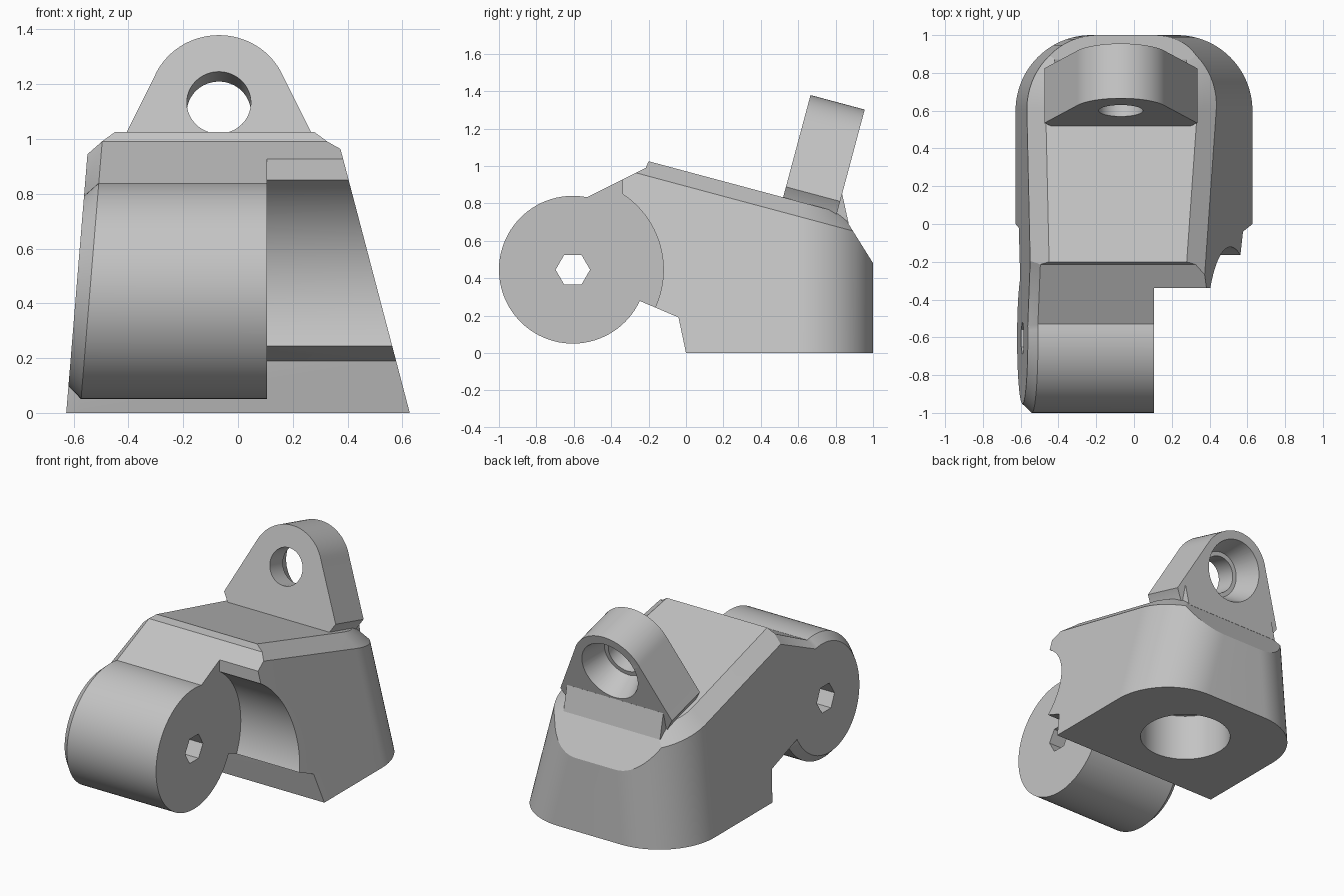
import bpy, bmesh, math
from mathutils import Vector, Matrix

cube = bpy.data.objects.get("Cube")
if cube:
    bpy.data.objects.remove(cube, do_unlink=True)

grey = bpy.data.materials.new("plain_grey")
grey.use_nodes = True
COLOUR = (0.55, 0.55, 0.55, 1)
grey.diffuse_color = COLOUR
grey.node_tree.nodes["Principled BSDF"].inputs["Base Color"].default_value = COLOUR


def loft(name, rings):
    """Skin a list of matching closed rings and cap both ends."""
    bm = bmesh.new()
    loops = [[bm.verts.new(p) for p in ring] for ring in rings]
    n = len(loops[0])
    for a, b in zip(loops, loops[1:]):
        for i in range(n):
            j = (i + 1) % n
            bm.faces.new((a[i], a[j], b[j], b[i]))
    bm.faces.new(loops[0])
    bm.faces.new(loops[-1])
    bmesh.ops.recalc_face_normals(bm, faces=bm.faces)
    mesh = bpy.data.meshes.new(name)
    bm.to_mesh(mesh)
    bm.free()
    mesh.materials.append(grey)
    obj = bpy.data.objects.new(name, mesh)
    bpy.context.collection.objects.link(obj)
    return obj


def boolean(obj, cutter, operation="DIFFERENCE"):
    """Apply a boolean and discard its cutter."""
    mod = obj.modifiers.new("cut", "BOOLEAN")
    mod.operation = operation
    mod.solver = "EXACT"
    mod.object = cutter
    bpy.context.view_layer.objects.active = obj
    bpy.ops.object.modifier_apply(modifier=mod.name)
    bpy.data.objects.remove(cutter, do_unlink=True)


def circle(r, n, turn=0.0):
    return [(r * math.cos(turn + math.tau * i / n), r * math.sin(turn + math.tau * i / n))
            for i in range(n)]


def x_cutter(points, x0, x1):
    return loft("cutter", [[(x, y, z) for y, z in points] for x in (x0, x1)])


def smooth(obj):
    bpy.ops.object.select_all(action="DESELECT")
    obj.select_set(True)
    bpy.context.view_layer.objects.active = obj
    bpy.ops.object.shade_smooth_by_angle(angle=math.radians(25))


# Main measurements
SLOPE = math.tan(math.radians(15))
PY, PZ, PR = -0.605, 0.445, 0.395      # pivot barrel
INNER = 0.105                          # inner end of the barrel


def left(z):
    return -0.627 + 0.082 * z


def right(z):
    return 0.627 - 0.2625 * z


def top(y):
    return 1.025 - (y + 0.2) * SLOPE


# Tapered housing with a rounded rear and a chamfered sloping top
def outline(height, inset=0.0, drop=0.0):
    pts = []
    r = 0.4 - inset
    for side, start in ((1, 0), (-1, 90)):
        for k in range(25):
            a = math.radians(start + 90 * k / 24)
            y = 0.6 + r * math.sin(a)
            z = height(y) - drop
            zx = height(y) - (0.08 if inset else drop)
            edge = right(zx) - 0.4 if side > 0 else left(zx) + 0.4
            pts.append((edge + r * math.cos(a), y, z))
    for fn, s in ((left, 1), (right, -1)):
        z = height(-1.1) - drop
        zx = height(-1.1) - (0.08 if inset else drop)
        pts.append((fn(zx) + s * inset, -1.1, z))
    return pts


body = loft("housing", [outline(lambda y: 0.0), outline(top, 0, 0.08), outline(top, 0.1, 0)])

# Side profile joining barrel and housing; each entry pairs the full and chamfered point
profile = [((p, q), (p, q)) for p, q in
           [(0.02, -0.1), (1.1, -0.1), (1.1, 0.32), (0.55, 1.2)]]
profile += [((-0.2, 1.2), (-0.17, 1.2)), ((-0.2, 1.025), (-0.17, 1.025)),
            ((-0.215, 0.99), (-0.19, 0.945))]
for k in range(65):
    a = math.radians(79 + (335 - 79) * k / 64)
    profile.append(tuple((PY + r * math.cos(a), PZ + r * math.sin(a)) for r in (PR, PR - 0.05)))
profile += [((-0.04, 0.19), (-0.02, 0.21)), ((0.0, 0.0), (0.0, 0.0))]
full = [f for f, c in profile]
cham = [c for f, c in profile]
shape = loft("cutter", [[(left(z) - 0.002, y, z) for y, z in cham],
                        [(left(z) + 0.05, y, z) for y, z in full],
                        [(1.0, y, z) for y, z in full]])
# Keep the housing flank full behind the barrel chamfer
boolean(body, shape, "INTERSECT")

# Clearance beside the barrel, pivot hole and mounting socket
boolean(body, x_cutter([(PY + y, PZ + z) for y, z in circle(0.484, 96)], INNER, 1.2))
boolean(body, x_cutter([(-1.3, -0.2), (-0.34, -0.2), (-0.34, 1.4), (-1.3, 1.4)], INNER, 1.2))
boolean(body, x_cutter([(PY + y, PZ + z) for y, z in circle(0.092, 6)], -1, 1))
boolean(body, loft("cutter", [[(x, 0.5 + y, z) for x, y in circle(0.28, 64)]
                              for z in (-0.1, 0.31)]))
smooth(body)

# Tilted lug: local x across, local y through its thickness, local z upward
CU, LR, THICK = 0.308, 0.255, 0.3
tilt = Matrix.Translation((-0.07, 0.52, 0.835)) @ Matrix.Rotation(math.radians(-15), 4, "X")
tangent = math.radians(23)
arc = [tangent + (math.pi - 2 * tangent) * k / 32 for k in range(33)]
face = [(0.35, -0.08), (0.36, -0.02), (0.405, 0.055)]
face += [(LR * math.cos(a), CU + LR * math.sin(a)) for a in arc]
face += [(-0.405, 0.055), (-0.36, -0.02), (-0.35, -0.08)]


def tilted(points, y):
    return [tilt @ Vector((x, y, z)) for x, z in points]


def ring(r, y):
    return tilted([(x, CU + z) for x, z in circle(r, 64)], y)


lug = loft("mounting_lug", [tilted(face, 0), tilted(face, THICK)])
boolean(lug, loft("cutter", [ring(0.117, -0.1), ring(0.117, THICK + 0.1)]))
boolean(lug, loft("cutter", [ring(0.145, 0.14), ring(0.2, THICK), ring(0.2, THICK + 0.05)]))
smooth(lug)

# Sloping foot behind the lug
foot = [(0.6, 0.8), (0.835, 0.85), (0.87, 0.69), (0.6, 0.6)]
loft("lug_foot", [[(x - 0.07, y, z) for y, z in foot] for x in (-0.35, 0.35)])
